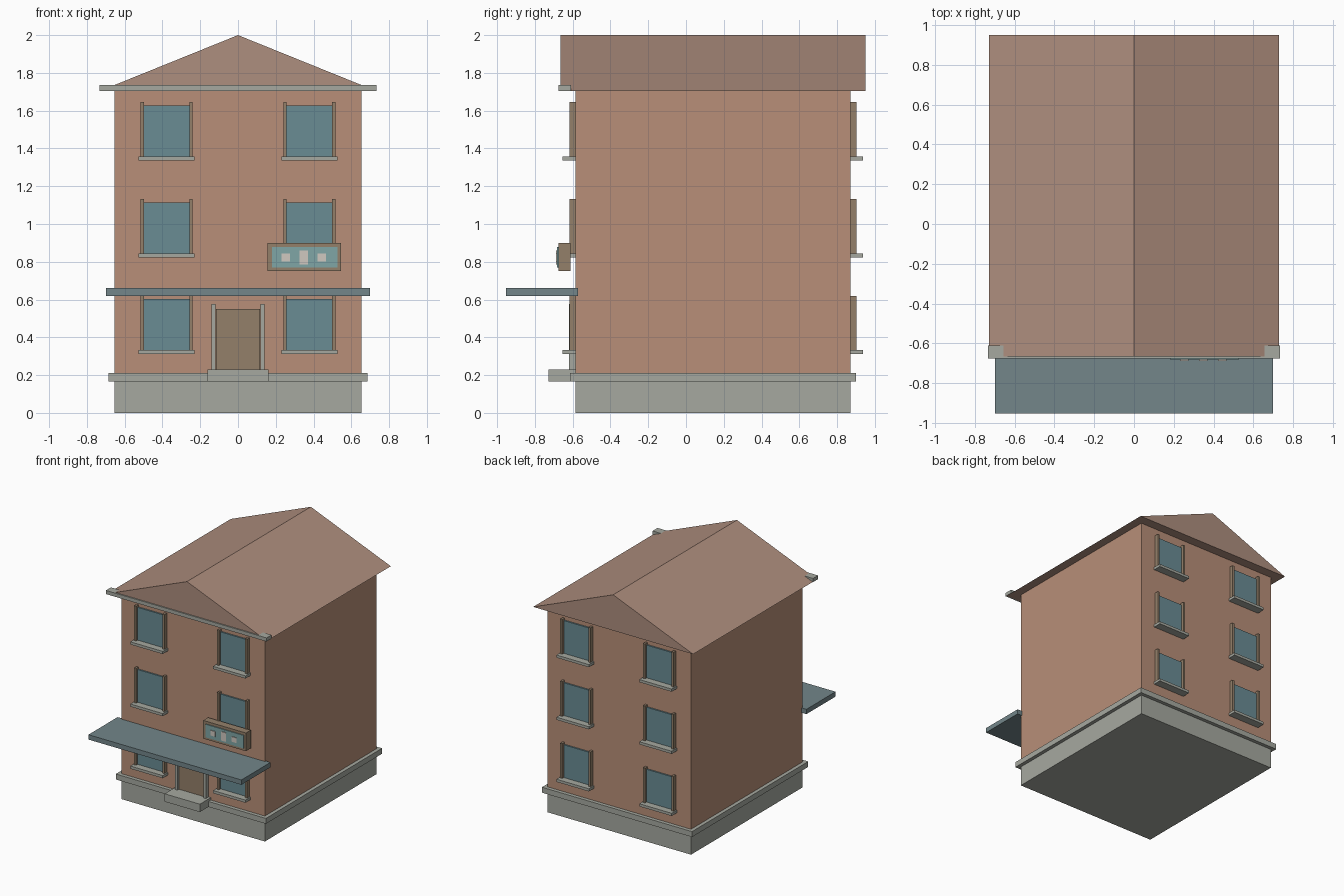
import bpy, bmesh

if "Cube" in bpy.data.objects:
    bpy.data.objects.remove(bpy.data.objects["Cube"])


def material(name, hex_code):
    m = bpy.data.materials.new(name)
    rgb = [int(hex_code[i:i + 2], 16) / 255 for i in (0, 2, 4)]
    m.diffuse_color = [((c + 0.055) / 1.055) ** 2.4 for c in rgb] + [1]
    m.use_nodes = True
    m.node_tree.nodes["Principled BSDF"].inputs["Base Color"].default_value = m.diffuse_color
    return m


WALL = material("wall_clay", "B88F78")
ROOF = material("roof_clay", "AE8E7E")
STONE = material("stone", "A6A9A0")
SLATE = material("slate", "73868A")
WOOD = material("wood", "94806A")
GLASS = material("glass", "6A8C94")
PANEL = material("panel", "80A6A6")
PALE = material("pale", "D0C8C0")


def finish(name, bm, mat):
    bmesh.ops.recalc_face_normals(bm, faces=bm.faces)
    mesh = bpy.data.meshes.new(name)
    bm.to_mesh(mesh)
    bm.free()
    mesh.materials.append(mat)
    obj = bpy.data.objects.new(name, mesh)
    bpy.context.collection.objects.link(obj)
    return obj


def box(name, xs, ys, zs, mat):
    """Box between pairs of limits on each axis."""
    bm = bmesh.new()
    bmesh.ops.create_cube(bm, size=1)
    for v in bm.verts:
        v.co = [lim[0] if c < 0 else lim[1] for c, lim in zip(v.co, (xs, ys, zs))]
    return finish(name, bm, mat)


FRONT, BACK = -0.585, 0.87

# Foundation, ledge and walls
box("foundation", (-0.655, 0.655), (FRONT, BACK), (0, 0.165), STONE)
box("foundation_ledge", (-0.685, 0.685), (FRONT - 0.03, BACK + 0.03), (0.165, 0.21), STONE)
box("walls", (-0.655, 0.655), (FRONT, BACK), (0.21, 1.705), WALL)

# Gabled roof: triangle profile extruded front to back
bm = bmesh.new()
gable = bm.faces.new([bm.verts.new((x, -0.665, z))
                      for x, z in ((-0.73, 1.705), (0.73, 1.705), (0, 2.0))])
ext = bmesh.ops.extrude_face_region(bm, geom=[gable], use_keep_orig=True)
for v in ext["geom"]:
    if isinstance(v, bmesh.types.BMVert):
        v.co.y = 0.95
finish("roof", bm, ROOF)

# Front cornice and canopy
box("cornice", (-0.733, 0.733), (-0.675, -0.61), (1.705, 1.735), STONE)
box("canopy", (-0.698, 0.698), (-0.953, -0.573), (0.62, 0.66), SLATE)

# Windows on the front and back walls
for side, wall, out in (("front", FRONT, -1), ("back", BACK, 1)):
    def depth(d):
        return sorted((wall - out * 0.01, wall + out * d))
    for floor, z in enumerate((0.333, 0.845, 1.358), 1):
        for hand, x in (("left", -0.378), ("right", 0.378)):
            tag = f"{side}_{hand}_{floor}"
            box("window_glass_" + tag, (x - 0.122, x + 0.122), depth(0.012),
                (z, z + 0.27), GLASS)
            box("window_sill_" + tag, (x - 0.148, x + 0.148), depth(0.068),
                (z - 0.022, z), STONE)
            for s in (-1, 1):
                box("window_jamb_" + tag, sorted((x + s * 0.12, x + s * 0.138)),
                    depth(0.033), (z, z + 0.287), WOOD)

# Door, jambs and step
box("door_step", (-0.161, 0.161), (-0.727, FRONT), (0.165, 0.23), STONE)
box("door", (-0.117, 0.117), (FRONT - 0.015, FRONT + 0.01), (0.23, 0.55), WOOD)
for s in (-1, 1):
    box("door_jamb", sorted((s * 0.119, s * 0.14)), (FRONT - 0.035, FRONT + 0.01),
        (0.23, 0.577), STONE)

# Sign box with plain panel and three blank tiles
box("sign_frame", (0.155, 0.545), (-0.675, -0.612), (0.75, 0.90), WOOD)
box("sign_panel", (0.18, 0.527), (-0.682, -0.67), (0.77, 0.878), PANEL)
for x, h in ((0.252, 0.021), (0.348, 0.037), (0.444, 0.021)):
    box("sign_tile", (x - 0.022, x + 0.022), (-0.688, -0.675),
        (0.822 - h, 0.822 + h), PALE)
